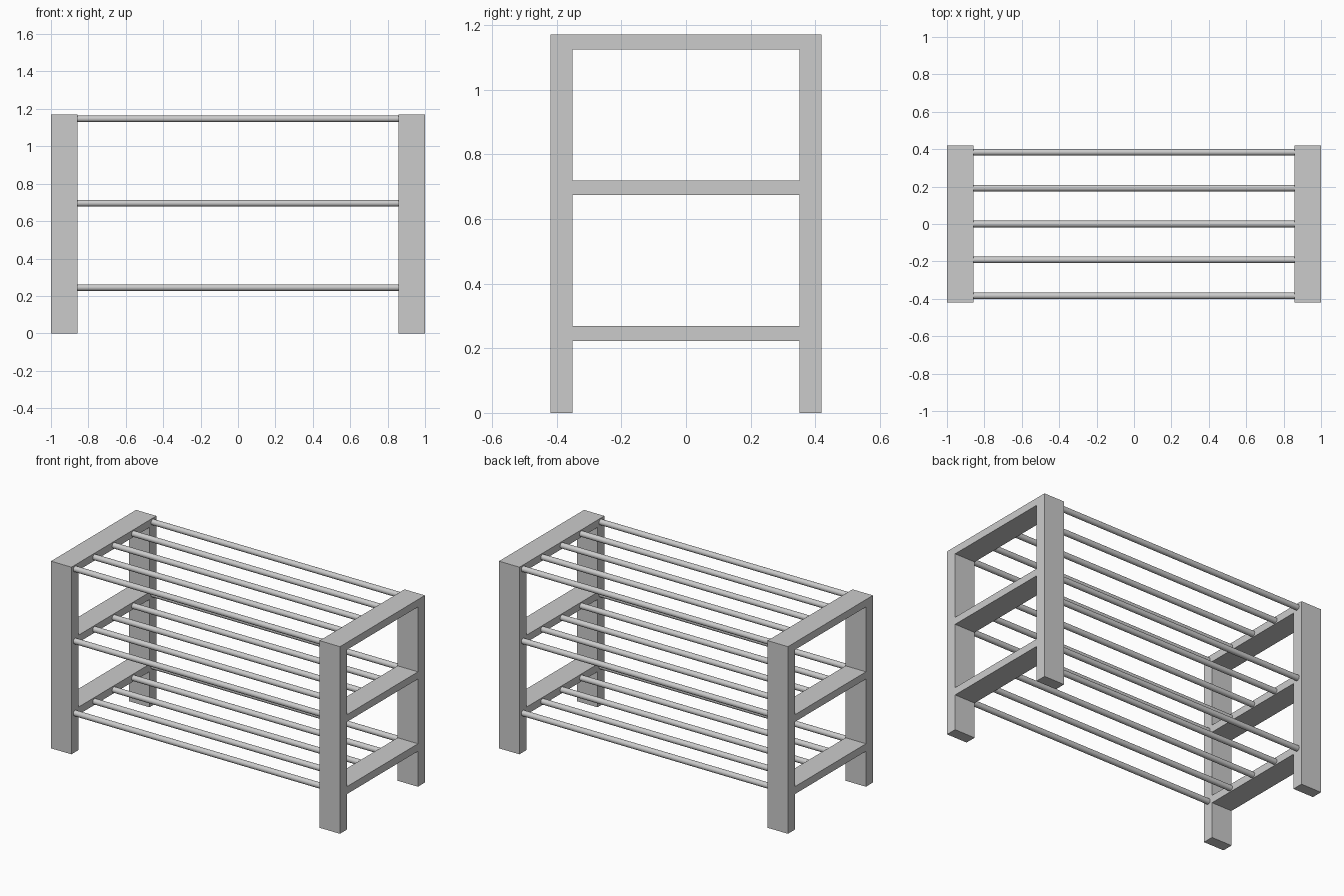
import bpy, bmesh, math
from mathutils import Matrix

if "Cube" in bpy.data.objects:
    bpy.data.objects.remove(bpy.data.objects["Cube"])

X_IN, X_OUT = 0.859, 1.0
Y_IN, Y_OUT = 0.351, 0.42
RAILS = [(0.222, 0.269), (0.674, 0.719), (1.125, 1.171)]
ROD_R = 0.0175
ROD_STEP = 0.192


def add_object(name, bm):
    mesh = bpy.data.meshes.new(name)
    bm.to_mesh(mesh)
    bm.free()
    obj = bpy.data.objects.new(name, mesh)
    bpy.context.collection.objects.link(obj)
    return obj


# Side frame: two legs joined by three rails, as one extruded profile
ys = [-Y_OUT, -Y_IN, Y_IN, Y_OUT]
zs = [0.0] + [z for rail in RAILS for z in rail]
bm = bmesh.new()
grid = [[bm.verts.new((X_IN, y, z)) for z in zs] for y in ys]
for i in range(3):
    for j in range(len(zs) - 1):
        if i != 1 or j % 2 == 1:
            bm.faces.new((grid[i][j], grid[i + 1][j],
                          grid[i + 1][j + 1], grid[i][j + 1]))
ext = bmesh.ops.extrude_face_region(bm, geom=bm.faces[:], use_keep_orig=True)
verts = [g for g in ext["geom"] if isinstance(g, bmesh.types.BMVert)]
bmesh.ops.translate(bm, verts=verts, vec=(X_OUT - X_IN, 0, 0))
bmesh.ops.recalc_face_normals(bm, faces=bm.faces[:])
frame = add_object("side_frames", bm)
mirror = frame.modifiers.new("Mirror", 'MIRROR')
mirror.use_axis[0] = True

# Shelves: five round rods at the height of each rail
turn = Matrix.Rotation(math.pi / 2, 4, 'Y')
for name, (low, high) in zip(("lower", "middle", "top"), RAILS):
    bm = bmesh.new()
    for k in range(-2, 3):
        place = Matrix.Translation((0, k * ROD_STEP, (low + high) / 2 - 0.001))
        bmesh.ops.create_cone(bm, cap_ends=True, segments=24, radius1=ROD_R,
                              radius2=ROD_R, depth=2 * X_IN + 0.01,
                              matrix=place @ turn)
    rods = add_object(name + "_shelf_rods", bm)
    bpy.ops.object.select_all(action='DESELECT')
    rods.select_set(True)
    bpy.context.view_layer.objects.active = rods
    bpy.ops.object.shade_smooth_by_angle()
